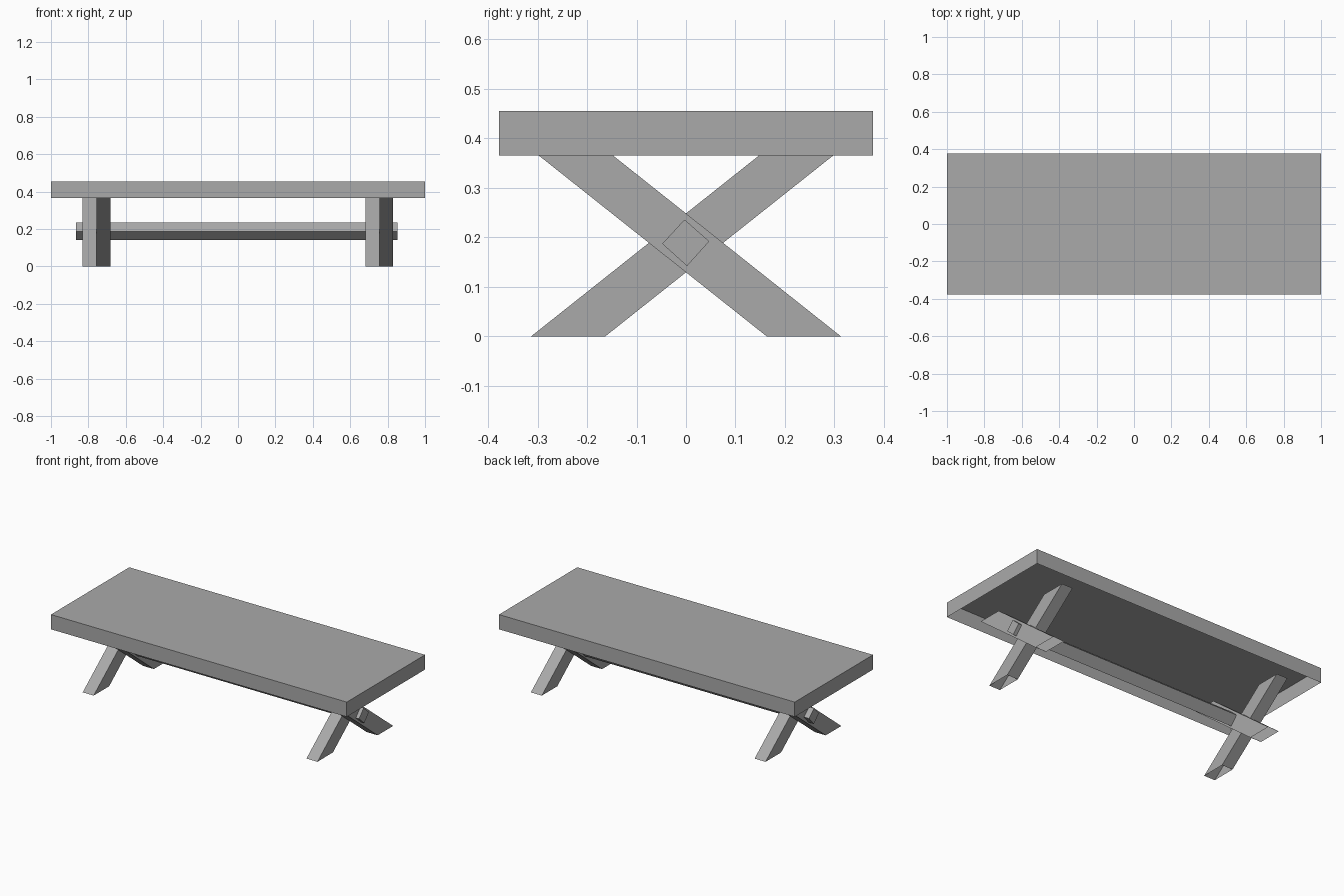
import bpy
import bmesh

# Remove the default cube
cube = bpy.data.objects.get("Cube")
if cube:
    bpy.data.objects.remove(cube, do_unlink=True)

# Single flat colour
grey = bpy.data.materials.new("plain grey")
grey.use_nodes = True
colour = (0.4, 0.4, 0.4, 1)
grey.diffuse_color = colour
grey.node_tree.nodes["Principled BSDF"].inputs["Base Color"].default_value = colour


def extrude_x(name, profile, x0, x1, is_open=None):
    """Extrude a (y, z) profile along x, then drop the faces picked by is_open."""
    bm = bmesh.new()
    base = bm.faces.new([bm.verts.new((x0, y, z)) for y, z in profile])
    result = bmesh.ops.extrude_face_region(bm, geom=[base])
    moved = [v for v in result["geom"] if isinstance(v, bmesh.types.BMVert)]
    bmesh.ops.translate(bm, verts=moved, vec=(x1 - x0, 0, 0))
    bmesh.ops.recalc_face_normals(bm, faces=bm.faces)
    bm.normal_update()
    if is_open:
        removed = [f for f in bm.faces if is_open(f)]
        bmesh.ops.delete(bm, geom=removed, context='FACES')
    mesh = bpy.data.meshes.new(name)
    bm.to_mesh(mesh)
    bm.free()
    mesh.materials.append(grey)
    obj = bpy.data.objects.new(name, mesh)
    bpy.context.collection.objects.link(obj)
    return obj


TOP, UNDER, HALF_DEPTH = 0.455, 0.365, 0.378

# Table top: a shell open underneath
extrude_x("table_top",
          [(-HALF_DEPTH, UNDER), (HALF_DEPTH, UNDER),
           (HALF_DEPTH, TOP), (-HALF_DEPTH, TOP)],
          -1, 1, lambda f: f.normal.z < -0.9)

# Crossed legs: two slanted hollow beams side by side at each end
slant = [(-0.313, 0), (-0.163, 0), (0.297, UNDER), (0.147, UNDER)]
for side, x in (("right", -0.757), ("left", 0.756)):
    for lean, sign, x0, x1 in (("back", 1, x - 0.074, x),
                               ("front", -1, x, x + 0.074)):
        extrude_x(f"{side}_leg_leaning_{lean}",
                  [(sign * y, z) for y, z in slant],
                  x0, x1, lambda f: abs(f.normal.z) > 0.9)

# Stretcher: a square bar on edge joining the leg crossings
extrude_x("stretcher",
          [(-0.048, 0.187), (0.002, 0.142), (0.047, 0.192), (-0.003, 0.236)],
          -0.865, 0.852)
